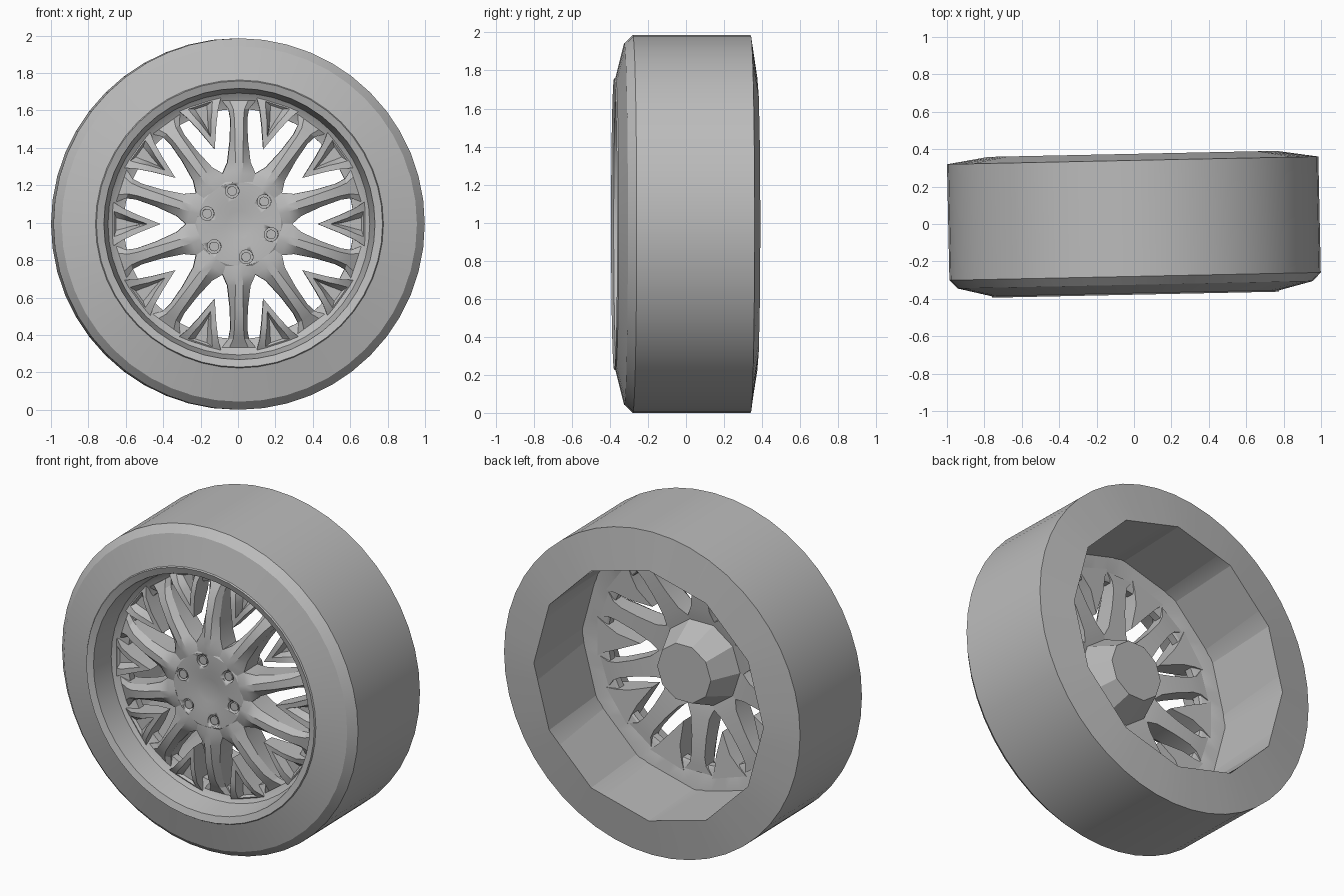
import bpy, bmesh
from math import sin, cos, pi, radians
from mathutils import Matrix

if "Cube" in bpy.data.objects:
    bpy.data.objects.remove(bpy.data.objects["Cube"])

CENTRE_Z = 0.993
YAW = radians(1.2)

grey = bpy.data.materials.new("plain grey")
grey.use_nodes = True
COLOUR = (0.5, 0.5, 0.5, 1)
grey.diffuse_color = COLOUR
grey.node_tree.nodes["Principled BSDF"].inputs["Base Color"].default_value = COLOUR


def finish(bm, name, smooth=25):
    """Clean the mesh, shade it and stand it in place."""
    bmesh.ops.remove_doubles(bm, verts=bm.verts, dist=0.0005)
    bmesh.ops.recalc_face_normals(bm, faces=bm.faces)
    me = bpy.data.meshes.new(name)
    bm.to_mesh(me)
    bm.free()
    me.shade_smooth()
    me.set_sharp_from_angle(angle=radians(smooth))
    me.materials.append(grey)
    ob = bpy.data.objects.new(name, me)
    bpy.context.collection.objects.link(ob)
    ob.location.z = CENTRE_Z
    ob.rotation_euler.z = YAW
    return ob


def lathe(profile, segs, closed):
    """Spin (radius, y, sides) rings about y; sides > 0 gives a straight-sided ring."""
    bm = bmesh.new()
    rings = []
    for r, y, sides in profile:
        ring = []
        for i in range(segs):
            a = 2 * pi * i / segs
            rad = r
            if sides:
                step = 2 * pi / sides
                rad = r * cos(step / 2) / cos(a % step - step / 2)
            ring.append(bm.verts.new((rad * cos(a), y, rad * sin(a))))
        rings.append(ring)
    pairs = list(zip(rings, rings[1:]))
    if closed:
        pairs.append((rings[-1], rings[0]))
    for p, q in pairs:
        for i in range(segs):
            j = (i + 1) % segs
            bm.faces.new((p[i], p[j], q[j], q[i]))
    return bm


def repeat(bm, count, start):
    """Copy the part in bm around the axle; it is modelled pointing along +x."""
    source = bm.verts[:] + bm.edges[:] + bm.faces[:]
    for k in range(1, count):
        dup = bmesh.ops.duplicate(bm, geom=source)["geom"]
        verts = [g for g in dup if isinstance(g, bmesh.types.BMVert)]
        bmesh.ops.rotate(bm, verts=verts, matrix=Matrix.Rotation(-2 * pi * k / count, 3, 'Y'))
    bmesh.ops.rotate(bm, verts=bm.verts, matrix=Matrix.Rotation(-start, 3, 'Y'))


# Tyre: round tread and shoulders, faceted opening at the back
tyre = [(0.77, -0.37, 0), (0.95, -0.325, 0), (0.993, -0.28, 0),
        (0.993, 0.34, 0), (0.77, 0.375, 12), (0.78, -0.11, 12)]
finish(lathe(tyre, 48, True), "tyre")

# Rim: round stepped lip in front, straight coarse barrel and flat web behind
rim = [(0.77, -0.37, 0), (0.765, -0.378, 0), (0.725, -0.365, 0), (0.70, -0.225, 0),
       (0.665, -0.20, 0), (0.615, -0.185, 0), (0.615, -0.14, 0), (0.645, -0.13, 12),
       (0.775, -0.11, 12), (0.77, 0.375, 12)]
finish(lathe(rim, 48, True), "rim")

# Hub: dished face and ten-sided cone towards the axle
hub_profile = [(0, -0.286, 0), (0.07, -0.288, 0), (0.13, -0.30, 0), (0.225, -0.30, 0),
               (0.25, -0.285, 0), (0.27, -0.18, 10), (0.18, 0.02, 10), (0, 0.02, 0)]
hub = finish(lathe(hub_profile, 40, False), "hub")


# Bolt holes cut into the hub face
def axle_cylinder(radius, y, depth, segs):
    bm = bmesh.new()
    m = Matrix.Translation((0.18, y, 0)) @ Matrix.Rotation(pi / 2, 4, 'X')
    bmesh.ops.create_cone(bm, cap_ends=True, segments=segs, radius1=radius,
                          radius2=radius, depth=depth, matrix=m)
    repeat(bm, 6, radians(42))
    return bm


cutter = finish(axle_cylinder(0.037, -0.30, 0.09, 16), "bolt_hole_cutter")
cutter.hide_render = True
cut = hub.modifiers.new("bolt holes", 'BOOLEAN')
cut.operation = 'DIFFERENCE'
cut.object = cutter
bpy.context.view_layer.objects.active = hub
hub.select_set(True)
bpy.ops.object.modifier_apply(modifier=cut.name)
bpy.data.objects.remove(cutter)
finish(axle_cylinder(0.026, -0.27, 0.05, 12), "wheel_bolts")

# Ten straight spokes: ridged section lofted outwards, flared into the rim
# stations: radius, half width, ridge half width, ridge y, shoulder y, back y
stations = [(0.222, 0.072, 0.014, -0.302, -0.294, -0.16),
            (0.27, 0.088, 0.018, -0.307, -0.285, -0.15),
            (0.33, 0.062, 0.020, -0.305, -0.270, -0.14),
            (0.45, 0.048, 0.022, -0.292, -0.250, -0.13),
            (0.56, 0.045, 0.024, -0.262, -0.220, -0.12),
            (0.615, 0.055, 0.030, -0.230, -0.200, -0.12),
            (0.66, 0.09, 0.050, -0.206, -0.200, -0.12)]
bm = bmesh.new()
loops = []
for r, w, t, top, side, back in stations:
    half = [(w, back), (w, side), (t, top)]
    section = half + [(-z, y) for z, y in reversed(half)]
    loops.append([bm.verts.new((r, y, z)) for z, y in section])
for p, q in zip(loops, loops[1:]):
    for i in range(6):
        j = (i + 1) % 6
        bm.faces.new((p[i], p[j], q[j], q[i]))
bm.faces.new(loops[0])
bm.faces.new(loops[-1])
repeat(bm, 10, pi / 10)
finish(bm, "spokes")

# Ten forked webs between the spokes, each with a triangular pocket
bm = bmesh.new()
outline = [(0.42, 0, -0.25), (0.54, 0.048, -0.255), (0.62, 0.085, -0.245), (0.675, 0.12, -0.21),
           (0.675, -0.12, -0.21), (0.62, -0.085, -0.245), (0.54, -0.048, -0.255)]
front = [bm.verts.new((r, y, z)) for r, z, y in outline]
rear = [bm.verts.new((r, -0.12 if r > 0.5 else -0.17, z)) for r, z, y in outline]
n = len(outline)
# rim of the pocket, then its sunken floor
pocket = [(0.49, 0, -0.252), (0.575, 0.03, -0.25), (0.62, 0.05, -0.24), (0.668, 0.068, -0.213),
          (0.668, -0.068, -0.213), (0.62, -0.05, -0.24), (0.575, -0.03, -0.25)]
lip = [bm.verts.new((r, y, z)) for r, z, y in pocket]
floor = [bm.verts.new((0.62 + (r - 0.62) * 0.75, -0.2, z * 0.5)) for r, z, y in pocket]
for a, b in ((rear, front), (front, lip), (lip, floor)):
    for i in range(n):
        j = (i + 1) % n
        bm.faces.new((a[i], a[j], b[j], b[i]))
bm.faces.new(rear)
bm.faces.new(floor)
repeat(bm, 10, 0)
finish(bm, "forked_webs")
